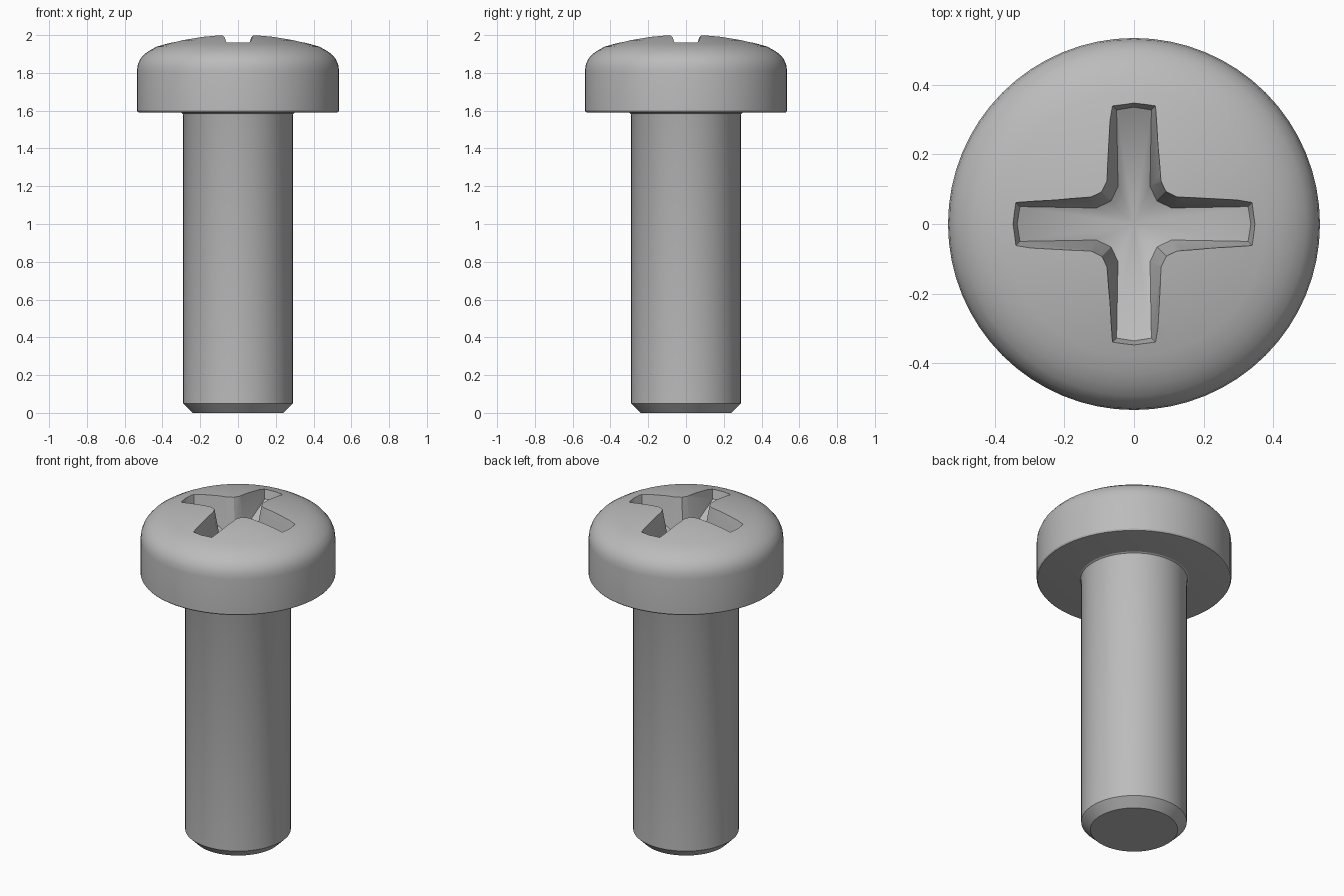
import bpy, bmesh, math
from mathutils import Vector

default = bpy.data.objects.get("Cube")
if default:
    bpy.data.objects.remove(default, do_unlink=True)

SEGMENTS = 64
DOME_TOP, DOME_RADIUS = 2.005, 1.4

steel = bpy.data.materials.new("grey_steel")
steel.use_nodes = True
grey = (0.5, 0.5, 0.5, 1)
steel.diffuse_color = grey
steel.node_tree.nodes["Principled BSDF"].inputs["Base Color"].default_value = grey


def finish(name, bm):
    """Turn a bmesh into a named steel object."""
    bmesh.ops.recalc_face_normals(bm, faces=bm.faces)
    mesh = bpy.data.meshes.new(name)
    bm.to_mesh(mesh)
    bm.free()
    mesh.materials.append(steel)
    obj = bpy.data.objects.new(name, mesh)
    bpy.context.collection.objects.link(obj)
    return obj


def lathe(name, profile):
    """Spin a (radius, height) profile around z; both ends lie on the axis."""
    bm = bmesh.new()
    verts = [bm.verts.new((r, 0, z)) for r, z in profile]
    edges = [bm.edges.new(pair) for pair in zip(verts, verts[1:])]
    bmesh.ops.spin(bm, geom=verts + edges, cent=(0, 0, 0), axis=(0, 0, 1),
                   angle=math.tau, steps=SEGMENTS, use_duplicate=False)
    bmesh.ops.remove_doubles(bm, verts=bm.verts, dist=0.0005)
    return finish(name, bm)


def smooth(obj):
    bpy.ops.object.select_all(action="DESELECT")
    obj.select_set(True)
    bpy.context.view_layer.objects.active = obj
    bpy.ops.object.shade_smooth_by_angle(angle=math.radians(30))


def dome(r):
    return DOME_TOP - r * r / (2 * DOME_RADIUS)


def recess_floor(r):
    return 1.73 + 0.54 * r


# Shank with chamfered tip and a small fillet under the head
shank = lathe("shank", [(0, 0), (0.24, 0), (0.29, 0.05), (0.29, 1.575),
                        (0.294, 1.585), (0.305, 1.592), (0.305, 1.62), (0, 1.62)])
smooth(shank)

# Domed pan head
crown = [(r, dome(r)) for r in (0, 0.1, 0.2, 0.3, 0.38, 0.43)]
shoulder = [(0.465, 1.92), (0.495, 1.9), (0.518, 1.873), (0.531, 1.842), (0.535, 1.81)]
head = lathe("head", crown + shoulder + [(0.535, 1.6), (0.53, 1.592), (0.52, 1.59), (0, 1.59)])

# Cross recess cutter: rim and floor outlines of one arm, turned four times
rim = [(0.078, 0.123), (0.062, 0.34), (0, 0.348), (-0.062, 0.34), (-0.078, 0.123), (-0.093, 0.093)]
base = [(0.046, 0.108), (0.05, 0.328), (0, 0.336), (-0.05, 0.328), (-0.046, 0.108), (-0.066, 0.066)]
bm = bmesh.new()
upper, lower = [], []
for quarter in range(4):
    c, s = ((1, 0), (0, 1), (-1, 0), (0, -1))[quarter]
    for outer, inner in zip(rim, base):
        r_out, r_in = math.hypot(*outer), math.hypot(*inner)
        edge = Vector((*outer, dome(r_out)))
        foot = Vector((*inner, recess_floor(r_in)))
        top = edge + (edge - foot) * (0.06 / (edge.z - foot.z))
        for ring, p in ((upper, top), (lower, foot)):
            ring.append(bm.verts.new((c * p.x - s * p.y, s * p.x + c * p.y, p.z)))
cap = bm.verts.new((0, 0, 2.1))
apex = bm.verts.new((0, 0, recess_floor(0)))
for i in range(len(upper)):
    j = (i + 1) % len(upper)
    bm.faces.new((upper[i], upper[j], lower[j], lower[i]))
    bm.faces.new((upper[i], upper[j], cap))
    bm.faces.new((lower[i], lower[j], apex))
cutter = finish("recess_cutter", bm)
cutter.hide_render = True

# Cut the recess into the head, then discard the cutter
cut = head.modifiers.new("cross_recess", "BOOLEAN")
cut.operation, cut.solver, cut.object = "DIFFERENCE", "EXACT", cutter
bpy.context.view_layer.objects.active = head
bpy.ops.object.modifier_apply(modifier=cut.name)
bpy.data.objects.remove(cutter, do_unlink=True)
smooth(head)
